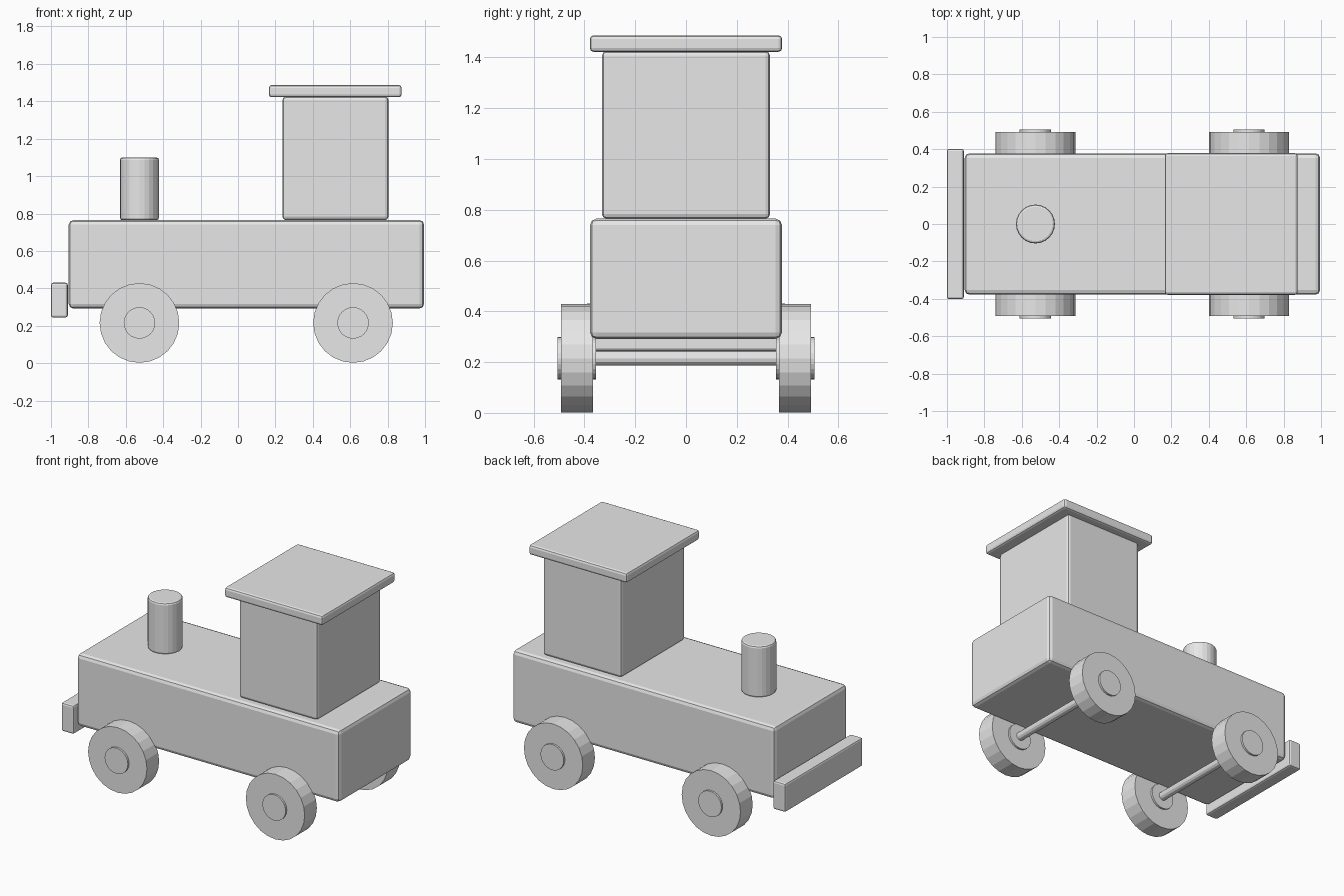
import bpy
from math import pi

old = bpy.data.objects.get("Cube")
if old:
    bpy.data.objects.remove(old, do_unlink=True)

GREY = (0.8, 0.8, 0.8, 1)
mat = bpy.data.materials.new("plain_grey")
mat.use_nodes = True
mat.diffuse_color = GREY
mat.node_tree.nodes["Principled BSDF"].inputs["Base Color"].default_value = GREY


def finish(obj, name, bevel=0):
    obj.name = name
    obj.data.materials.append(mat)
    if bevel:
        mod = obj.modifiers.new("rounded_edges", "BEVEL")
        mod.width = bevel
        mod.segments = 2
        mod.limit_method = "ANGLE"
        mod.angle_limit = pi / 4
    return obj


def block(name, x, y, z, bevel):
    """Box spanning the (low, high) ranges x and z, and -y to y."""
    bpy.ops.mesh.primitive_cube_add(
        size=1, location=((x[0] + x[1]) / 2, 0, (z[0] + z[1]) / 2))
    obj = bpy.context.object
    obj.scale = (x[1] - x[0], 2 * y, z[1] - z[0])
    bpy.ops.object.transform_apply(location=False, rotation=False, scale=True)
    return finish(obj, name, bevel)


def rod(name, radius, length, location, sides, along_y=True, bevel=0):
    bpy.ops.mesh.primitive_cylinder_add(
        vertices=sides, radius=radius, depth=length, location=location,
        rotation=(pi / 2 if along_y else 0, 0, 0))
    return finish(bpy.context.object, name, bevel)


# Body, cab and bumper
block("body", (-0.905, 0.995), 0.378, (0.292, 0.765), 0.025)
block("cab", (0.238, 0.804), 0.331, (0.765, 1.425), 0.018)
block("roof", (0.165, 0.875), 0.379, (1.422, 1.487), 0.015)
block("bumper", (-1.0, -0.91), 0.402, (0.244, 0.43), 0.012)

# Chimney
rod("chimney", 0.104, 0.335, (-0.527, 0, 0.932), 24, False, 0.012)

# Axles, wheels and hubs
AXLE_Z = 0.215
for end, x in (("front", -0.527), ("rear", 0.615)):
    rod(end + "_axle", 0.028, 0.8, (x, 0, AXLE_Z), 12)
    for side, sign in (("left", -1), ("right", 1)):
        rod(f"{end}_{side}_wheel", 0.213, 0.126, (x, sign * 0.43, AXLE_Z), 24)
        rod(f"{end}_{side}_hub", 0.084, 0.152, (x, sign * 0.43, AXLE_Z), 24)
